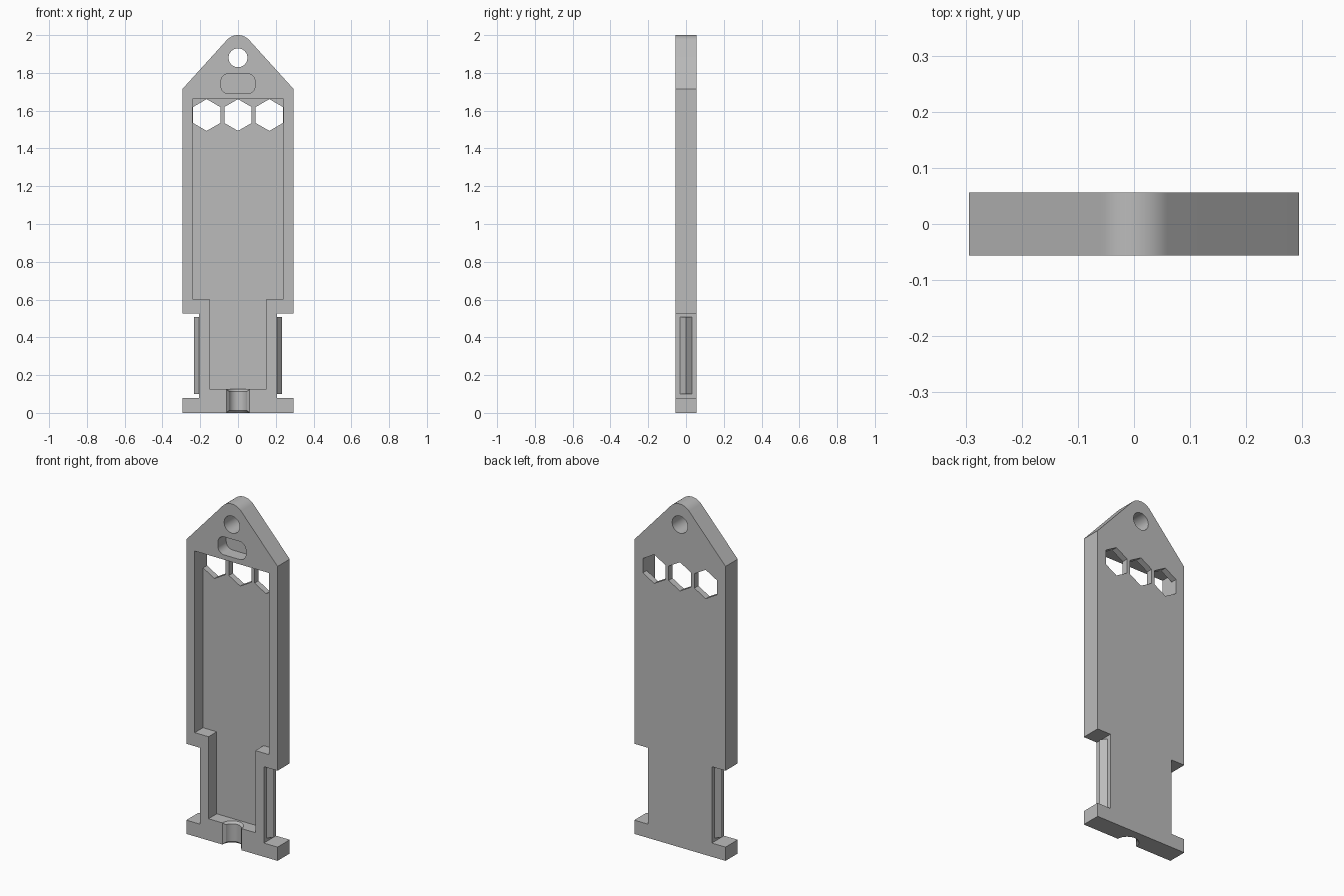
import bpy, bmesh
from math import sin, cos, pi, radians
from mathutils import Vector

default = bpy.data.objects.get("Cube")
if default:
    bpy.data.objects.remove(default, do_unlink=True)

GREY = (0.5, 0.5, 0.5, 1)
grey = bpy.data.materials.new("plain grey")
grey.use_nodes = True
grey.diffuse_color = GREY
grey.node_tree.nodes["Principled BSDF"].inputs["Base Color"].default_value = GREY

FRONT, BACK = -0.056, 0.056
FLOOR = 0.02          # bottom of the recesses
EPS = 0.02            # cutter overshoot


def arc(cx, cz, r, a0, a1, n):
    """Points on an arc, angles in degrees."""
    step = (a1 - a0) / n
    return [(cx + r * cos(radians(a0 + step * i)),
             cz + r * sin(radians(a0 + step * i))) for i in range(n + 1)]


def mirrored(half):
    """Close a right-hand half profile with its mirror image."""
    return half + [(-x, z) for x, z in reversed(half) if abs(x) > 1e-6]


def prism(name, points, start, end, axis="Y"):
    """Extrude a flat outline along Y (points are x, z) or Z (points are x, y)."""
    bm = bmesh.new()
    place = (lambda p: (p[0], start, p[1])) if axis == "Y" else (lambda p: (p[0], p[1], start))
    face = bm.faces.new([bm.verts.new(place(p)) for p in points])
    top = bmesh.ops.extrude_face_region(bm, geom=[face])["geom"]
    shift = Vector((0, end - start, 0)) if axis == "Y" else Vector((0, 0, end - start))
    bmesh.ops.translate(bm, vec=shift, verts=[v for v in top if isinstance(v, bmesh.types.BMVert)])
    return finish(name, bm)


def finish(name, bm):
    bmesh.ops.recalc_face_normals(bm, faces=bm.faces)
    mesh = bpy.data.meshes.new(name)
    bm.to_mesh(mesh)
    bm.free()
    mesh.materials.append(grey)
    obj = bpy.data.objects.new(name, mesh)
    bpy.context.collection.objects.link(obj)
    return obj


def spindle(name, rings, y, n=48):
    """Solid of revolution about a vertical axis from (radius, z) rings."""
    bm = bmesh.new()
    loops = [[bm.verts.new((r * cos(2 * pi * i / n), y + r * sin(2 * pi * i / n), z))
              for i in range(n)] for r, z in rings]
    for low, high in zip(loops, loops[1:]):
        for i in range(n):
            j = (i + 1) % n
            bm.faces.new((low[i], low[j], high[j], high[i]))
    bm.faces.new(loops[0])
    bm.faces.new(loops[-1])
    return finish(name, bm)


def cut(target, cutter):
    mod = target.modifiers.new("cut", "BOOLEAN")
    mod.operation = "DIFFERENCE"
    mod.solver = "EXACT"
    mod.object = cutter
    bpy.context.view_layer.objects.active = target
    bpy.ops.object.modifier_apply(modifier=mod.name)
    bpy.data.objects.remove(cutter, do_unlink=True)


# Plate: foot flange, narrow neck, wide body and a rounded peak
outline = [(0.294, 0), (0.294, 0.08), (0.206, 0.08), (0.206, 0.525),
           (0.294, 0.525), (0.294, 1.715)] + arc(0, 1.92, 0.08, 42, 90, 12)
body = prism("body_plate", mirrored(outline), FRONT, BACK)

# Stepped front recess
recess = [(0.151, 0.126), (0.151, 0.604), (0.24, 0.604), (0.24, 1.662)]
cut(body, prism("recess_cutter", mirrored(recess), FRONT - EPS, FLOOR))

# Hanging hole and three hexagonal windows
cut(body, prism("hole_cutter", arc(0, 1.88, 0.05, 0, 360, 48)[:-1], FRONT - EPS, BACK + EPS))
for x in (-0.166, 0, 0.166):
    cut(body, prism("hex_cutter", arc(x, 1.577, 0.084, 30, 390, 6)[:-1], FRONT - EPS, BACK + EPS))

# Shallow rounded slot below the hole
slot = arc(0.05, 1.73, 0.04, -90, 0, 8) + arc(0.05, 1.755, 0.04, 0, 90, 8)
cut(body, prism("slot_cutter", mirrored(slot), FRONT - EPS, FLOOR))

# Cable channel in the foot, flared at both ends and chamfered at the front
channel = [(0.062, -EPS), (0.062, 0), (0.05, 0.012), (0.05, 0.114), (0.062, 0.126), (0.062, 0.126 + EPS)]
cut(body, spindle("channel_cutter", channel, FRONT))
lip = [(0.062, FRONT - EPS), (0.062, FRONT), (0.048, FRONT + 0.014)]
cut(body, prism("lip_cutter", mirrored(lip), -EPS, 0.126 + EPS, "Z"))

# Snap ridges along both sides of the neck
for side, label in ((1, "left"), (-1, "right")):
    ridge = [(side * 0.2, -0.032), (side * 0.206, -0.032), (side * 0.233, 0),
             (side * 0.206, 0.032), (side * 0.2, 0.032)]
    prism(label + "_snap_ridge", ridge, 0.1, 0.508, "Z")

# Smooth the round parts, keep the edges crisp
bpy.ops.object.select_all(action="DESELECT")
body.select_set(True)
bpy.context.view_layer.objects.active = body
bpy.ops.object.shade_smooth_by_angle(angle=radians(25))
